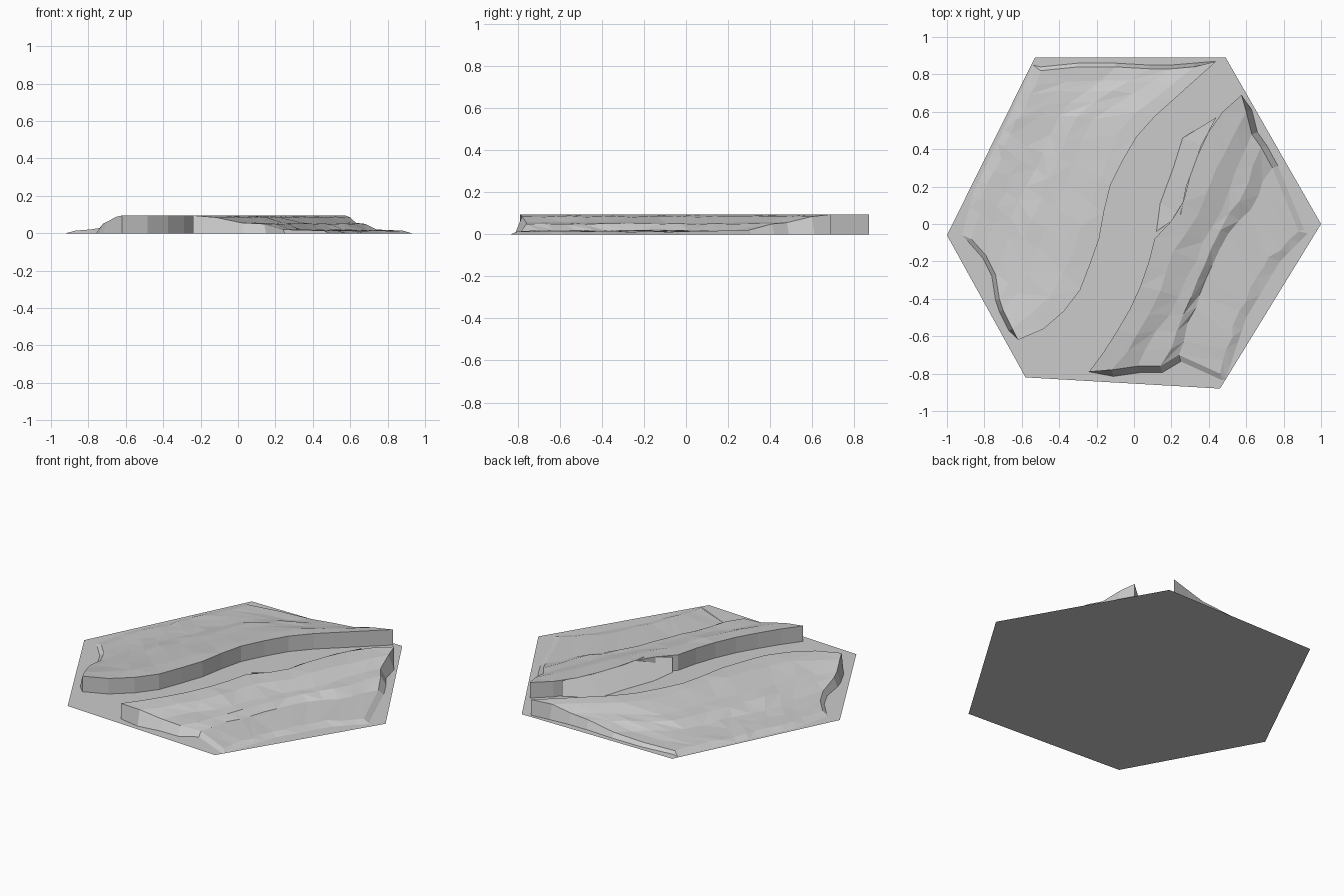
import bpy, bmesh, random
from mathutils import Vector

if "Cube" in bpy.data.objects:
    bpy.data.objects.remove(bpy.data.objects["Cube"])

random.seed(4)
N = 14  # points along each contour


def resample(pts, n=N):
    """Evenly spaced points along a polyline."""
    p = [Vector(q) for q in pts]
    d = [0.0]
    for a, b in zip(p, p[1:]):
        d.append(d[-1] + (b - a).length)
    out = []
    for i in range(n):
        t = d[-1] * i / (n - 1)
        k = next((j for j in range(len(p) - 1) if t <= d[j + 1] + 1e-9), len(p) - 2)
        out.append(p[k].lerp(p[k + 1], (t - d[k]) / (d[k + 1] - d[k])))
    return out


def finish(bm, name):
    bmesh.ops.remove_doubles(bm, verts=bm.verts, dist=1e-4)
    bm.normal_update()
    me = bpy.data.meshes.new(name)
    bm.to_mesh(me)
    bm.free()
    ob = bpy.data.objects.new(name, me)
    bpy.context.collection.objects.link(ob)
    return ob


def bank(name, contours, flip, spread0, spread1, jitter=0.012):
    """Loft terraced contours (z, points), then drop vertical cliffs at the rim and ends."""
    bm = bmesh.new()
    rows = []
    for r, (z, pts) in enumerate(contours):
        row = []
        for i, p in enumerate(resample(pts)):
            q = Vector((p.x, p.y, z))
            if 0 < r < len(contours) - 1 and 0 < i < N - 1:
                q += Vector((random.uniform(-1, 1), random.uniform(-1, 1),
                             random.uniform(-.25, .25))) * jitter
            row.append(bm.verts.new(q))
        rows.append(row)

    def face(*v):
        bm.faces.new(v[::-1] if flip else v)

    # terraced top
    for a, b in zip(rows, rows[1:]):
        for i in range(N - 1):
            if random.random() < 0.5:
                face(a[i], a[i + 1], b[i + 1])
                face(a[i], b[i + 1], b[i])
            else:
                face(a[i], a[i + 1], b[i])
                face(a[i + 1], b[i + 1], b[i])

    # cliff walls down to the ground
    def skirt(top, spread, rev):
        foot = []
        for k, v in enumerate(top):
            s = 0 if k in (0, len(top) - 1) else 1
            foot.append(bm.verts.new((v.co.x + spread[0] * s, v.co.y + spread[1] * s, 0)))
        for i in range(len(top) - 1):
            q = (top[i], foot[i], foot[i + 1], top[i + 1])
            if (top[i + 1].co - foot[i + 1].co).length < 1e-5:
                q = q[:3]
            face(*(q[::-1] if rev else q))

    skirt(rows[0], (0, 0), False)
    skirt([r[0] for r in rows], spread0, True)
    skirt([r[-1] for r in rows], spread1, False)
    return finish(bm, name)


# hexagonal ground sheet
bm = bmesh.new()
bm.faces.new([bm.verts.new((x, y, 0)) for x, y in
              [(-.53, .89), (-1, -.06), (-.58, -.82), (.46, -.88), (1, 0), (.49, .89)]])
finish(bm, "hex_ground")

# left bank, contours run north to south from the cliff rim outward
bank("left_bank", [
    (.095, [(.44, .87), (.05, .52), (-.03, .4), (-.14, .18), (-.19, -.1),
            (-.31, -.41), (-.48, -.56), (-.62, -.62)]),
    (.088, [(.32, .84), (-.05, .55), (-.18, .25), (-.3, -.05), (-.42, -.35), (-.65, -.56)]),
    (.062, [(.2, .83), (-.2, .58), (-.36, .25), (-.48, -.05), (-.58, -.32), (-.70, -.46)]),
    (.052, [(.08, .83), (-.28, .6), (-.45, .28), (-.55, 0), (-.64, -.27), (-.72, -.4)]),
    (.028, [(-.1, .84), (-.37, .62), (-.53, .3), (-.65, .03), (-.74, -.27)]),
    (.02, [(-.3, .84), (-.5, .58), (-.65, .27), (-.74, .05), (-.79, -.17)]),
    (.014, [(-.5, .82), (-.66, .48), (-.8, .15), (-.87, -.08)]),
    (0, [(-.54, .85), (-.7, .5), (-.86, .17), (-.92, -.06)]),
], False, (0, .02), (-.02, -.01))

# right bank
bank("right_bank", [
    (.095, [(.575, .69), (.44, .57), (.36, .42), (.28, .2), (.25, .05), (.12, -.04),
            (.08, -.2), (.01, -.4), (-.13, -.64), (-.24, -.79)]),
    (.085, [(.6, .6), (.42, .25), (.33, 0), (.2, -.15), (.12, -.4), (-.02, -.66), (-.12, -.78)]),
    (.056, [(.63, .48), (.52, .2), (.42, -.03), (.3, -.25), (.18, -.5), (.06, -.68), (.02, -.76)]),
    (.05, [(.68, .41), (.56, .12), (.46, -.06), (.35, -.25), (.25, -.5), (.2, -.67), (.14, -.76)]),
    (.02, [(.74, .3), (.62, .08), (.49, -.06), (.39, -.28), (.31, -.5), (.25, -.66), (.24, -.7)]),
    (.014, [(.88, -.04), (.72, -.18), (.55, -.48), (.46, -.8)]),
    (0, [(.93, -.05), (.78, -.2), (.6, -.5), (.49, -.83)]),
], True, (.03, .01), (.01, -.035))

# rubble ramp against the right cliff
bm = bmesh.new()
top = [(.44, .57), (.36, .42), (.28, .2), (.25, .05), (.12, -.04)]
foot = [(.26, .46), (.21, .3), (.14, .11)]
t = [bm.verts.new((x, y, .095)) for x, y in top]
f = [bm.verts.new((x, y, 0)) for x, y in [top[0]] + foot + [top[-1]]]
for i in range(4):
    bm.faces.new((t[i], f[i], f[i + 1], t[i + 1]))
finish(bm, "rubble_ramp")

# consistent outward normals on the banks
for ob in bpy.data.objects:
    bm = bmesh.new()
    bm.from_mesh(ob.data)
    bm.normal_update()
    if ob.name.endswith("bank"):
        bmesh.ops.recalc_face_normals(bm, faces=bm.faces)
        if sum(fc.normal.z * fc.calc_area() for fc in bm.faces) < 0:
            bmesh.ops.reverse_faces(bm, faces=bm.faces)
    bm.to_mesh(ob.data)
    bm.free()
